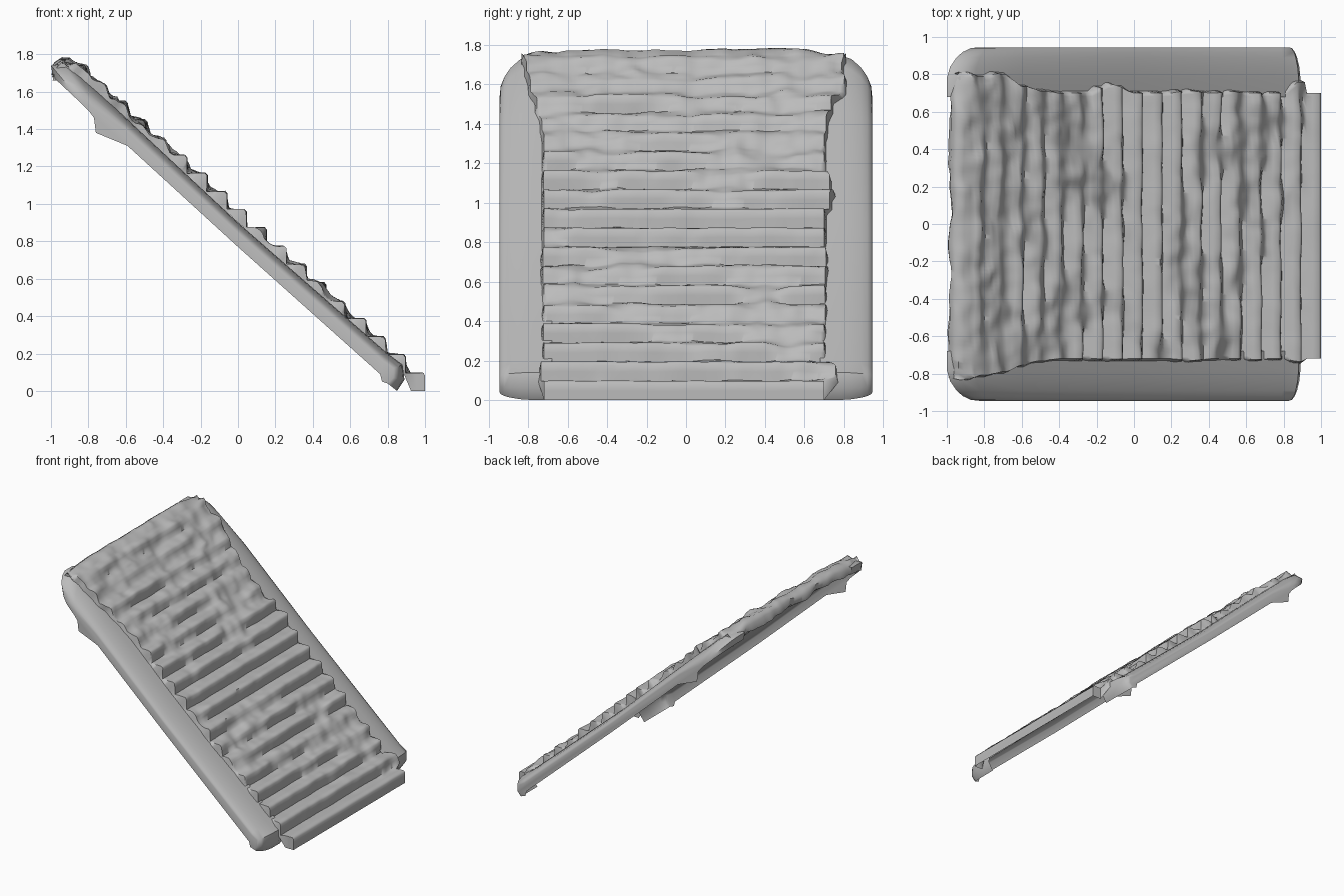
import bpy, bmesh, math
from mathutils import Vector, noise

if "Cube" in bpy.data.objects:
    bpy.data.objects.remove(bpy.data.objects["Cube"])

stone = bpy.data.materials.new("grey_stone")
stone.diffuse_color = (.5, .5, .5, 1)
stone.use_nodes = True
stone.node_tree.nodes["Principled BSDF"].inputs["Base Color"].default_value = stone.diffuse_color


def loft(name, sections, angle, up, closed=(), cap=None):
    """Skin rows of points (one per y slice); closed lists skipped edges of the shell, cap is an end row."""
    bm = bmesh.new()
    rows = [[bm.verts.new(p) for p in s] for s in sections]
    for a, b in zip(rows, rows[1:]):
        for k in range(len(a) - 1):
            if k not in closed:
                bm.faces.new((a[k], a[k + 1], b[k + 1], b[k]))
    if cap is not None:
        bm.faces.new(rows[cap])
    bmesh.ops.recalc_face_normals(bm, faces=bm.faces)
    if sum((f.normal.z + f.normal.x) * f.calc_area() for f in bm.faces) * up < 0:
        bmesh.ops.reverse_faces(bm, faces=bm.faces)
    bmesh.ops.delete(bm, geom=[v for v in bm.verts if not v.link_faces], context='VERTS')
    me = bpy.data.meshes.new(name)
    bm.to_mesh(me)
    bm.free()
    me.materials.append(stone)
    ob = bpy.data.objects.new(name, me)
    bpy.context.collection.objects.link(ob)
    bpy.ops.object.select_all(action='DESELECT')
    bpy.context.view_layer.objects.active = ob
    ob.select_set(True)
    bpy.ops.object.shade_smooth_by_angle(angle=math.radians(angle))


# Rounded side rails, an open shell below: (x, z) profiles blended across y
rail = [(.76, .08), (.78, 0), (.85, 0), (.89, .06), (.88, .14), (.8, .2), (0, .9), (-.6, 1.46),
        (-.85, 1.69), (-.93, 1.75), (-1, 1.74), (-.99, 1.68), (-.92, 1.67), (-.86, 1.64),
        (-.78, 1.5), (-.76, 1.38), (-.59, 1.31), (0, .77)]
end = [(.76, .09), (.77, .05), (.8, .04), (.83, .07), (.83, .12), (.78, .15), (0, .84), (-.6, 1.39),
       (-.76, 1.5), (-.8, 1.53), (-.83, 1.54), (-.83, 1.53), (-.82, 1.52), (-.8, 1.5),
       (-.77, 1.46), (-.76, 1.38), (-.59, 1.31), (0, .77)]
ROUND = [(.945, 1), (.94, .75), (.92, .5), (.89, .3), (.84, .1), (.78, 0), (.68, 0)]


def blend(y, t):
    return [(p[0] + (q[0] - p[0]) * t, y, p[1] + (q[1] - p[1]) * t) for p, q in zip(rail, end)]


for side, label in ((-1, "front"), (1, "back")):
    loft(label + "_rail", [blend(side * y, t) for y, t in ROUND], 45, 1,
         closed=(0, 1, 12, 13, 14, 15, 16, 17), cap=0)

# Worn flight of steps: stepped profile, eroded towards its slope with noise
STEPS, RUN, RISE = 18, .106, .097
N = Vector((RISE, 0, RUN)).normalized()
profile = []
for i in range(STEPS):
    x, z = 1 - RUN * i, RISE * (i + 1)
    profile += [(i, x, z - RISE), (i, x, z - .05), (i, x, z - .014), (i, x - .012, z),
                (i, x - .045, z), (i, x - .075, z)]
profile += [(STEPS, -.91, 1.77), (STEPS, -.96, 1.765), (STEPS, -.995, 1.74), (STEPS, -1, 1.69),
            (STEPS, -.94, 1.67)]


def worn(i, x, y, z):
    p = Vector((x, y, z))
    if i == 0:
        return p + Vector((0, 0, .006 * noise.noise((x * 4, y * 4, 3))))
    d = (p - Vector((1, y, 0))).dot(N)                       # height above the slope
    upper = max(0, i - 10) / 7
    patch = noise.noise((x * 4.5, y * 2.6, 7.3)) + .4 * noise.noise((x * 11, y * 8, 1.7))
    rubble = math.exp(-((x - .6) ** 2 + (y - .5) ** 2) / .06)
    w = min(.9, max(0, patch * 1.4 + .2 + .35 * upper + .3 * rubble))
    lump = noise.noise((x * 8, y * 6, z * 8)) + .4 * noise.noise((x * 18, y * 13, 5))
    p += N * (w * (.03 - max(d, 0)) * .9 + lump * (.006 + .024 * w))
    p.x += .008 * noise.noise((i * 3.1, y * 5, 0))
    if x < -.85:
        p.z += .012 * noise.noise((2, y * 5, 4))
    p.x = max(-1, p.x)
    return p


def span(i, x, side):
    """Half width of the flight, spreading over the rails near the top."""
    w = .72 if side < 0 else .70
    if i > 0:
        w += .1 * max(0, min(1, (-.45 - x) / .4))
        w += (.03 if side < 0 else .12) * max(0, noise.noise((x * 5, side * 4, 2)))
    return w


COLS = 84
sections = []
for c in range(-1, COLS + 2):
    t = min(max(c / COLS, 0), 1)
    row = []
    for i, x, z in profile:
        lo, hi = -span(i, x, -1), span(i, x, 1)
        y = lo + (hi - lo) * t
        p = worn(i, x, y, z)
        if i >= STEPS:
            p.z -= .04 * abs(2 * t - 1) ** 8                 # top lip droops at corners
        if c < 0 or c > COLS:                                # side skirts sink onto the rails
            if i == 0:
                p = Vector((max(x, .89), y, 0))
            else:
                p -= N * ((p - Vector((1, y, 0))).dot(N) + .01)
                p.x = max(-.97, p.x)
                p.y += .012 * (1 if c > 0 else -1)
        p.z = max(0, p.z)
        row.append(p)
    sections.append(row)
loft("worn_steps", sections, 62, 1)
